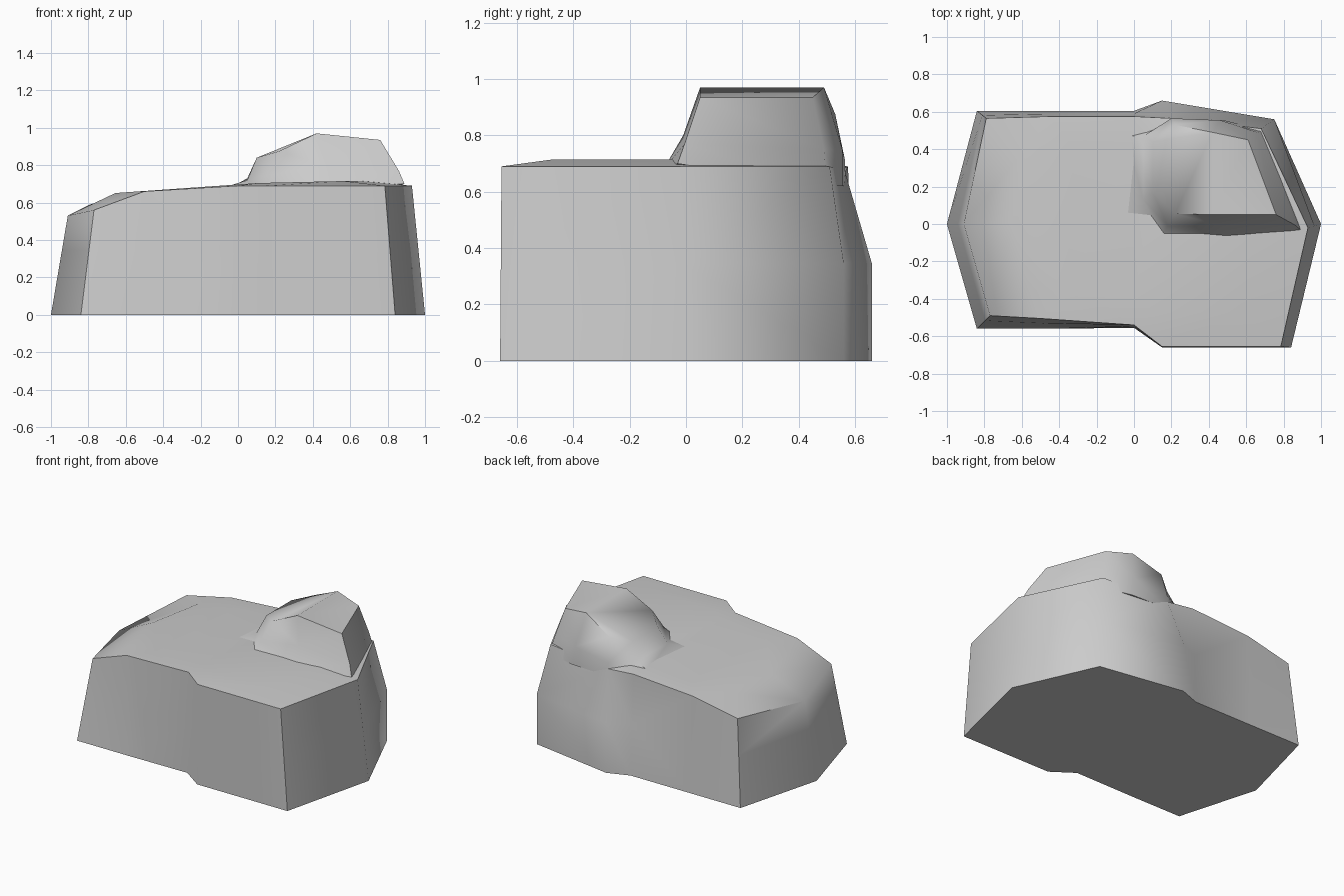
import bpy, bmesh, math

if "Cube" in bpy.data.objects:
    bpy.data.objects.remove(bpy.data.objects["Cube"])


def build_from_rings(name, rings):
    """Bridge matching closed rings from bottom to top and cap both ends."""
    bm = bmesh.new()
    loops = [[bm.verts.new(p) for p in ring] for ring in rings]
    bm.faces.new(list(reversed(loops[0])))
    for low, high in zip(loops, loops[1:]):
        n = len(low)
        for i in range(n):
            j = (i + 1) % n
            bm.faces.new((low[i], low[j], high[j], high[i]))
    bm.faces.new(loops[-1])
    bmesh.ops.triangulate(bm, faces=bm.faces[:])
    bmesh.ops.recalc_face_normals(bm, faces=bm.faces[:])
    mesh = bpy.data.meshes.new(name)
    bm.to_mesh(mesh)
    bm.free()
    ob = bpy.data.objects.new(name, mesh)
    bpy.context.collection.objects.link(ob)
    bpy.ops.object.select_all(action='DESELECT')
    ob.select_set(True)
    bpy.context.view_layer.objects.active = ob
    bpy.ops.object.shade_smooth_by_angle(angle=math.radians(62))
    return ob


# Main boulder: footprint, shoulder, rim and gently domed top
foot = [(-1, 0), (-.84, -.56), (-.45, -.56), (0, -.555), (.15, -.66), (.84, -.66),
        (1, 0), (.75, .56), (.15, .66), (0, .605), (-.45, .605), (-.84, .605)]
rim = [(-.91, 0, .53), (-.77, -.49, .56), (-.5, -.505, .66), (0, -.54, .69),
       (.15, -.655, .69), (.785, -.655, .69), (.93, -.02, .69), (.68, .51, .69),
       (.2, .565, .67), (0, .575, .69), (-.45, .575, .66), (-.79, .565, .59)]
base = [(x, y, 0) for x, y in foot]
# The back right stays upright up to the shoulder, the rest leans straight in
shoulder = []
for i, ((x, y), r) in enumerate(zip(foot, rim)):
    t = 0 if i in (7, 8) else .345 / r[2]
    shoulder.append((x + (r[0] - x) * t, y + (r[1] - y) * t, .345))
top = [(x * .72, y * .72, min(.715, .69 + .07 * (x * .72 + .1))) for x, y, z in rim]
build_from_rings("boulder_body", [base, shoulder, rim, top])

# Raised knob on the back right of the top
skirt = [(-.08, .02, .68), (.15, -.07, .68), (.5, -.08, .68), (.89, -.03, .70),
         (.70, .50, .62), (.48, .555, .62), (.2, .565, .62), (-.04, .47, .68)]
waist = [(.05, .13, .72), (.18, -.01, .75), (.47, -.01, .80), (.86, -.005, .77),
         (.66, .49, .75), (.46, .555, .75), (.2, .565, .71), (.05, .47, .73)]
crown = [(.10, .17, .84), (.22, .055, .875), (.42, .05, .97), (.76, .05, .935),
         (.61, .45, .935), (.42, .49, .97), (.22, .53, .875), (.10, .44, .84)]
build_from_rings("boulder_knob", [skirt, waist, crown])
